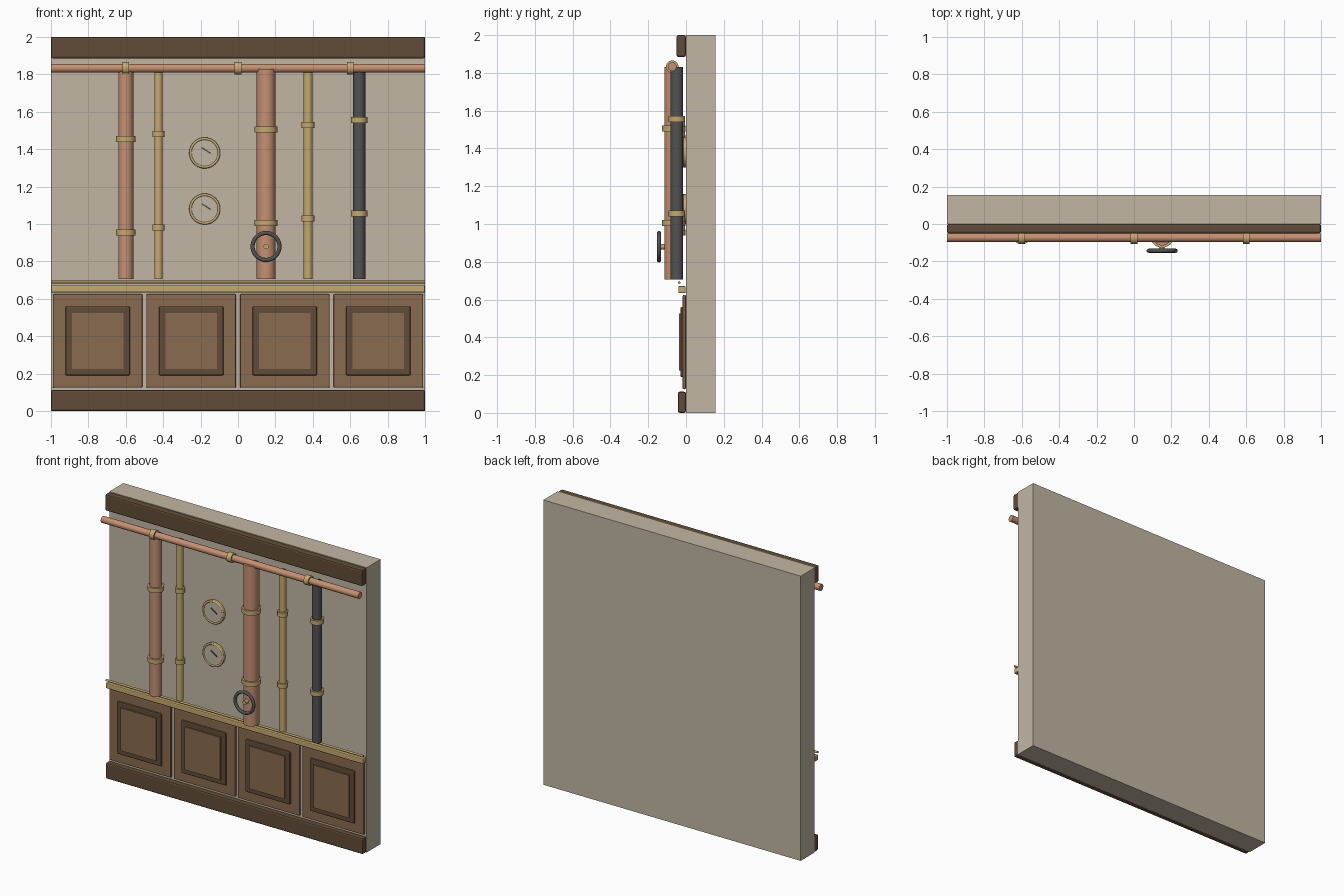
import bpy, math
from mathutils import Vector

cube = bpy.data.objects.get("Cube")
if cube:
    bpy.data.objects.remove(cube, do_unlink=True)


def material(name, rgb):
    m = bpy.data.materials.new(name)
    m.use_nodes = True
    m.diffuse_color = (*rgb, 1)
    m.node_tree.nodes["Principled BSDF"].inputs["Base Color"].default_value = (*rgb, 1)
    return m


PLASTER = material("plaster", (0.54, 0.47, 0.37))
DARK_WOOD = material("dark wood", (0.12, 0.073, 0.04))
WOOD = material("wood", (0.25, 0.145, 0.08))
COPPER = material("copper", (0.56, 0.28, 0.17))
BRASS = material("brass", (0.56, 0.40, 0.16))
IRON = material("iron", (0.085, 0.085, 0.085))


def finish(name, mat, smooth=False):
    ob = bpy.context.object
    ob.name = ob.data.name = name
    ob.data.materials.append(mat)
    if smooth:
        bpy.ops.object.shade_smooth_by_angle(angle=math.radians(40))
    return ob


def box(name, mat, x, y, z, bevel=0.0):
    """Box from (min, max) ranges, with optional rounded edges."""
    lo, hi = Vector((x[0], y[0], z[0])), Vector((x[1], y[1], z[1]))
    bpy.ops.mesh.primitive_cube_add(size=1, location=(lo + hi) / 2)
    ob = finish(name, mat)
    ob.scale = hi - lo
    bpy.ops.object.transform_apply(location=False, rotation=False, scale=True)
    if bevel:
        mod = ob.modifiers.new("bevel", "BEVEL")
        mod.width, mod.segments = bevel, 2
    return ob


def rod(name, mat, radius, start, end, sides=32):
    """Cylinder between two points."""
    a, b = Vector(start), Vector(end)
    bpy.ops.mesh.primitive_cylinder_add(
        vertices=sides, radius=radius, depth=(b - a).length, location=(a + b) / 2,
        rotation=(b - a).to_track_quat("Z", "Y").to_euler())
    return finish(name, mat, True)


def ring(name, mat, major, minor, location):
    """Torus facing the front."""
    bpy.ops.mesh.primitive_torus_add(
        major_radius=major, minor_radius=minor, major_segments=40, minor_segments=12,
        location=location, rotation=(math.pi / 2, 0, 0))
    return finish(name, mat, True)


# Wall and full-width mouldings
FULL = (-1, 1)
box("wall", PLASTER, FULL, (0, 0.155), (0, 2))
box("crown_beam", DARK_WOOD, FULL, (-0.05, 0), (1.885, 2), 0.01)
box("baseboard", DARK_WOOD, FULL, (-0.043, 0), (0, 0.112), 0.01)
box("dado_rail", BRASS, FULL, (-0.041, -0.002), (0.634, 0.672), 0.006)
rod("dado_bead", BRASS, 0.007, (-1, -0.036, 0.69), (1, -0.036, 0.69), 12)

# Wainscot panels
for i in range(4):
    cx = -0.75 + i * 0.5

    def span(half):
        return (cx - half, cx + half)
    box(f"panel_board_{i + 1}", WOOD, span(0.24), (-0.018, 0), (0.125, 0.625), 0.007)
    box(f"panel_frame_{i + 1}", DARK_WOOD, span(0.173), (-0.03, -0.01), (0.19, 0.56), 0.008)
    box(f"panel_field_{i + 1}", WOOD, span(0.138), (-0.038, -0.02), (0.225, 0.525))

# Horizontal pipe with couplings
PIPE_Y, PIPE_Z = -0.073, 1.833
rod("header_pipe", COPPER, 0.023, (-1, PIPE_Y, PIPE_Z), (1, PIPE_Y, PIPE_Z))
for x in (-0.6, 0, 0.6):
    rod("header_coupling", BRASS, 0.033, (x - 0.018, PIPE_Y, PIPE_Z), (x + 0.018, PIPE_Y, PIPE_Z))

# Vertical pipes: name, material, x, radius, collar radius, lower collar height
PIPES = [
    ("wide_left_pipe", COPPER, -0.6, 0.04, 0.053, 0.955),
    ("thin_left_pipe", BRASS, -0.425, 0.022, 0.033, 0.98),
    ("main_pipe", COPPER, 0.15, 0.05, 0.062, 1.005),
    ("thin_right_pipe", BRASS, 0.375, 0.024, 0.035, 1.03),
    ("iron_pipe", IRON, 0.648, 0.033, 0.044, 1.055),
]
for name, mat, x, r, collar, low in PIPES:
    y = -r - 0.015
    rod(name, mat, r, (x, y, 0.705), (x, y, 1.83))
    for z in (low, low + 0.5):
        rod(name + "_collar", BRASS, collar, (x, y, z - 0.016), (x, y, z + 0.016))

# Pressure gauges
GX = -0.178
for z in (1.08, 1.38):
    rod("gauge_case", BRASS, 0.08, (GX, 0, z), (GX, -0.02, z), 40)
    ring("gauge_rim", BRASS, 0.076, 0.007, (GX, -0.02, z))
    rod("gauge_face", PLASTER, 0.071, (GX, -0.018, z), (GX, -0.023, z), 40)
    needle = box("gauge_needle", IRON, (GX - 0.02, GX + 0.036), (-0.028, -0.022),
                 (z + 0.009, z + 0.017))
    needle.rotation_euler.y = math.radians(33)

# Valve hand wheel on the main pipe
WX, WZ = 0.15, 0.88
ring("valve_wheel", IRON, 0.072, 0.011, (WX, -0.143, WZ))
rod("valve_stem", BRASS, 0.014, (WX, -0.1, WZ), (WX, -0.147, WZ), 20)
